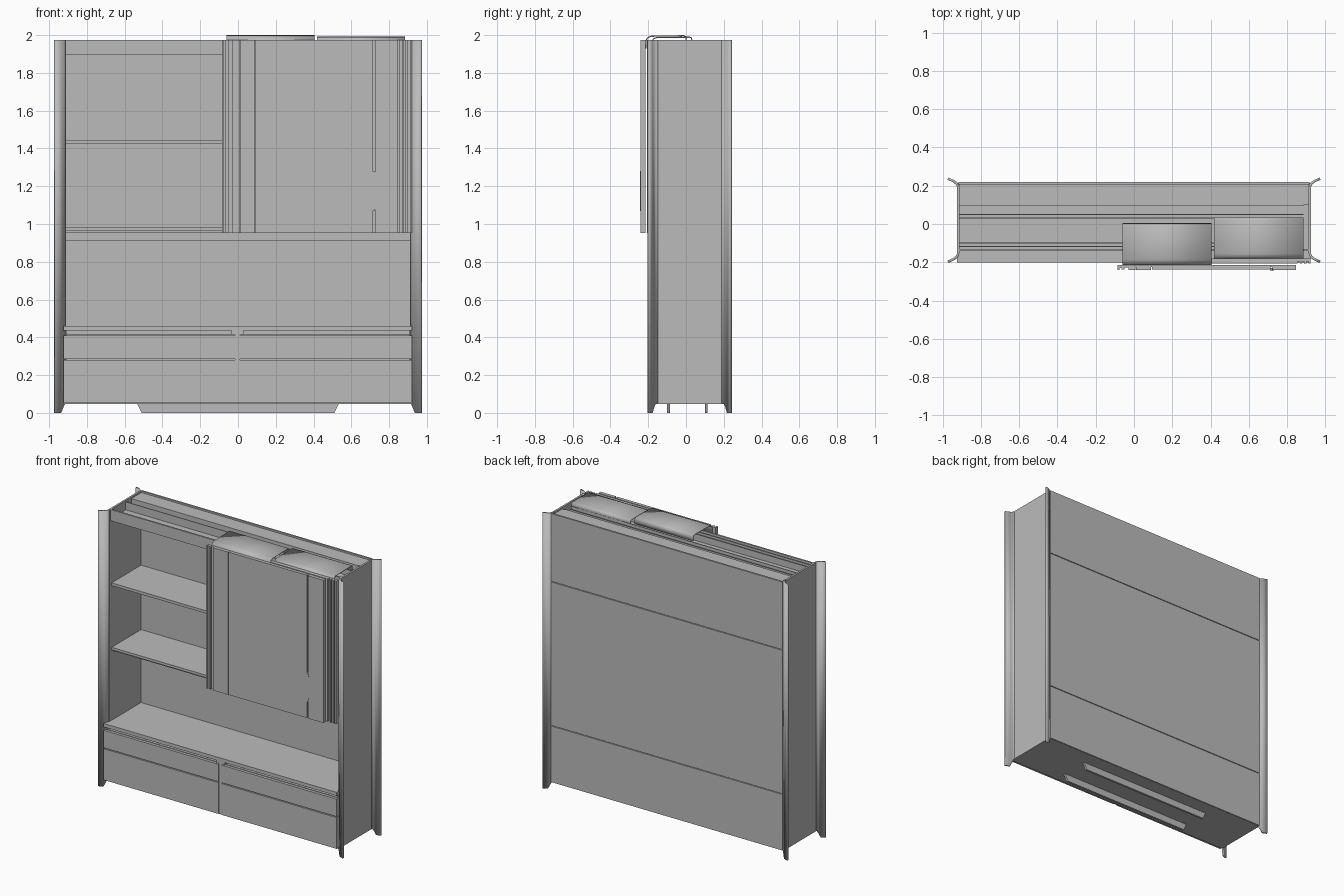
import bpy
import bmesh
from mathutils import Vector

if "Cube" in bpy.data.objects:
    bpy.data.objects.remove(bpy.data.objects["Cube"], do_unlink=True)

grey = bpy.data.materials.new("plain_grey")
grey.use_nodes = True
COLOUR = (0.5, 0.5, 0.5, 1.0)
grey.diffuse_color = COLOUR
grey.node_tree.nodes["Principled BSDF"].inputs["Base Color"].default_value = COLOUR


def finish(name, bm):
    mesh = bpy.data.meshes.new(name)
    bmesh.ops.recalc_face_normals(bm, faces=bm.faces)
    bm.to_mesh(mesh)
    bm.free()
    mesh.materials.append(grey)
    obj = bpy.data.objects.new(name, mesh)
    bpy.context.collection.objects.link(obj)
    return obj


def box(name, x, y, z):
    """Box from three (low, high) ranges."""
    bm = bmesh.new()
    bmesh.ops.create_cube(bm, size=1)
    for v in bm.verts:
        v.co = [r[0] if c < 0 else r[1] for c, r in zip(v.co, (x, y, z))]
    return finish(name, bm)


def plate(name, outline, y):
    """Outline in x and z, extruded along y."""
    bm = bmesh.new()
    face = bm.faces.new([bm.verts.new((px, y[0], pz)) for px, pz in outline])
    ext = bmesh.ops.extrude_face_region(bm, geom=[face])
    new = [g for g in ext["geom"] if isinstance(g, bmesh.types.BMVert)]
    bmesh.ops.translate(bm, verts=new, vec=(0, y[1] - y[0], 0))
    return finish(name, bm)


def sheet(name, path, shift, thickness, cut=None):
    """Bent sheet: a path of points swept by a shift, then thickened."""
    bm = bmesh.new()
    a = [bm.verts.new(p) for p in path]
    b = [bm.verts.new(Vector(p) + Vector(shift)) for p in path]
    for i in range(len(path) - 1):
        bm.faces.new((a[i], a[i + 1], b[i + 1], b[i]))
    if cut:
        bmesh.ops.bisect_plane(bm, geom=bm.verts[:] + bm.edges[:] + bm.faces[:],
                               plane_co=cut[0], plane_no=cut[1], clear_inner=True)
    obj = finish(name, bm)
    mod = obj.modifiers.new("thickness", "SOLIDIFY")
    mod.thickness = thickness
    mod.offset = 0
    bpy.ops.object.select_all(action="DESELECT")
    obj.select_set(True)
    bpy.context.view_layer.objects.active = obj
    bpy.ops.object.shade_smooth_by_angle()
    return obj


def discs(name, places, radius, y):
    """Row of small screw heads facing along y."""
    bm = bmesh.new()
    for px, pz in places:
        ring = [bm.verts.new(v) for v in (
            (px - radius, y, pz), (px - radius / 2, y, pz + radius),
            (px + radius / 2, y, pz + radius), (px + radius, y, pz),
            (px + radius / 2, y, pz - radius), (px - radius / 2, y, pz - radius))]
        bm.faces.new(ring)
    return finish(name, bm)


TOP = 1.975

# Side panels with flared corner flanges
FLARE = [(0.918, 0.0), (0.920, 0.30), (0.927, 0.52), (0.944, 0.76), (0.972, 1.0)]
for side, s in (("left", 1), ("right", -1)):
    box(side + "_side_panel", sorted((s * 0.911, s * 0.925)), (-0.155, 0.20), (0.05, TOP))
    for end, y0, y1 in (("front", -0.145, -0.197), ("back", 0.185, 0.237)):
        path = [(s * px, y0 + t * (y1 - y0), 0) for px, t in FLARE]
        sheet(f"{side}_{end}_flange", path, (0, 0, TOP), 0.013,
              ((s * 0.92, 0, 0.05), (s, 0, 0.4)))

# Back made of three boards with narrow seams
for i, (z0, z1) in enumerate(((0.05, 0.452), (0.457, 1.485), (1.490, TOP))):
    box(f"back_board_{i + 1}", (-0.918, 0.918), (0.207, 0.22), (z0, z1))
box("back_seam_backing", (-0.911, 0.911), (0.203, 0.207), (0.05, 1.95))
discs("back_screws", [(px, pz) for pz in (0.5, 1.0, 1.46, 1.52, 1.92)
                      for px in (-0.88, 0.88)]
      + [(px, pz) for pz in (0.5, 1.08, 1.92) for px in (-0.65, -0.22, 0.22, 0.65)],
      0.008, 0.2208)

# Floor, shelves and counter
box("floor_board", (-0.925, 0.925), (-0.18, 0.215), (0.048, 0.062))
box("middle_shelf", (-0.911, 0.911), (-0.13, 0.207), (0.965, 0.983))
box("middle_shelf_lip", (-0.911, 0.911), (-0.12, -0.105), (0.955, 0.965))
box("middle_shelf_back_rail", (-0.911, 0.911), (0.19, 0.207), (0.912, 0.965))
box("upper_shelf", (-0.911, 0.911), (-0.13, 0.207), (1.425, 1.445))
box("counter", (-0.925, 0.922), (-0.2, 0.207), (0.435, 0.46))

# Drawers and their centre post
for side, x0, x1 in (("right", -0.925, -0.016), ("left", 0.011, 0.922)):
    box(side + "_lower_drawer", (x0, x1), (-0.2, -0.18), (0.055, 0.279))
    box(side + "_upper_drawer", (x0, x1), (-0.2, -0.18), (0.286, 0.411))
box("drawer_backing", (-0.911, 0.911), (-0.18, -0.165), (0.06, 0.415))
box("under_counter_recess", (-0.911, 0.911), (-0.165, -0.15), (0.41, 0.436))
box("centre_post", (-0.015, 0.01), (-0.195, -0.17), (0.055, 0.42))
box("centre_post_cap", (-0.034, 0.03), (-0.195, -0.15), (0.415, 0.435))

# Runner feet
for end, y0 in (("front", -0.1), ("back", 0.1)):
    plate(end + "_runner", [(-0.51, 0), (0.51, 0), (0.535, 0.05), (-0.535, 0.05)],
          (y0, y0 + 0.015))

# Top board, valance and sliding rails
box("top_board", (-0.911, 0.911), (-0.13, 0.207), (1.895, 1.908))
box("valance", (-0.911, 0.911), (-0.142, -0.13), (1.895, TOP))
box("back_top_strip", (-0.911, 0.911), (0.1, 0.207), (1.952, 1.964))
for i, (y, z) in enumerate(((0.097, 1.964), (0.05, 1.95), (0.032, 1.965),
                            (-0.1, 1.955), (-0.117, 1.965))):
    box(f"sliding_rail_{i + 1}", (-0.911, 0.885), (y - 0.003, y + 0.003), (1.905, z))
discs("valance_screws", [(-0.85 + 0.11 * i, 1.935) for i in range(7)], 0.004, -0.1425)
for s in (-1, 1):
    bm = bmesh.new()
    bmesh.ops.create_circle(bm, cap_ends=True, segments=12, radius=0.008)
    bmesh.ops.translate(bm, verts=bm.verts, vec=(s * 0.87, 0.18, 1.965))
    finish("top_strip_screw", bm)

# Front sliding door: ribbed edge, stiles and panel
DOOR_Z = (0.952, TOP)
FRONT_RIBS = [(-0.085, -0.075, -0.24), (-0.075, -0.065, -0.230), (-0.065, -0.05, -0.238),
              (-0.05, -0.03, -0.228), (-0.03, 0.008, -0.24), (0.01, 0.09, -0.24),
              (0.093, 0.712, -0.238), (0.724, 0.845, -0.24)]
box("front_door_core", (-0.085, 0.845), (-0.225, -0.215), DOOR_Z)
for i, (x0, x1, y) in enumerate(FRONT_RIBS):
    box(f"front_door_strip_{i + 1}", (x0, x1), (y, -0.222), DOOR_Z)
plate("front_door_pull", [(0.711, 1.07), (0.722, 1.07), (0.732, 1.10),
                          (0.732, 1.25), (0.722, 1.28), (0.711, 1.28)],
      (-0.2425, -0.23))

# Rear sliding door: core with a ribbed edge
box("rear_door_core", (-0.0, 0.922), (-0.195, -0.18), DOOR_Z)
for i, (x0, x1) in enumerate(((0.0, 0.855), (0.868, 0.878), (0.888, 0.9), (0.912, 0.922))):
    box(f"rear_door_strip_{i + 1}", (x0, x1), (-0.207, -0.19), DOOR_Z)

# Bent hangers that hook the doors over the rails
FRONT_HOOK = [(-0.213, 1.93), (-0.213, 1.968), (-0.205, 1.985), (-0.185, 1.994),
              (-0.01, 1.997), (0.0, 1.99), (0.002, 1.955)]
REAR_HOOK = [(-0.178, 1.93), (-0.178, 1.97), (-0.170, 1.982), (-0.155, 1.987),
             (0.02, 1.989), (0.03, 1.984), (0.032, 1.95)]
for name, hook, x0, x1 in (("front_door_hanger", FRONT_HOOK, -0.06, 0.405),
                           ("rear_door_hanger", REAR_HOOK, 0.417, 0.885)):
    sheet(name, [(x0, y, z) for y, z in hook], (x1 - x0, 0, 0), 0.006)
